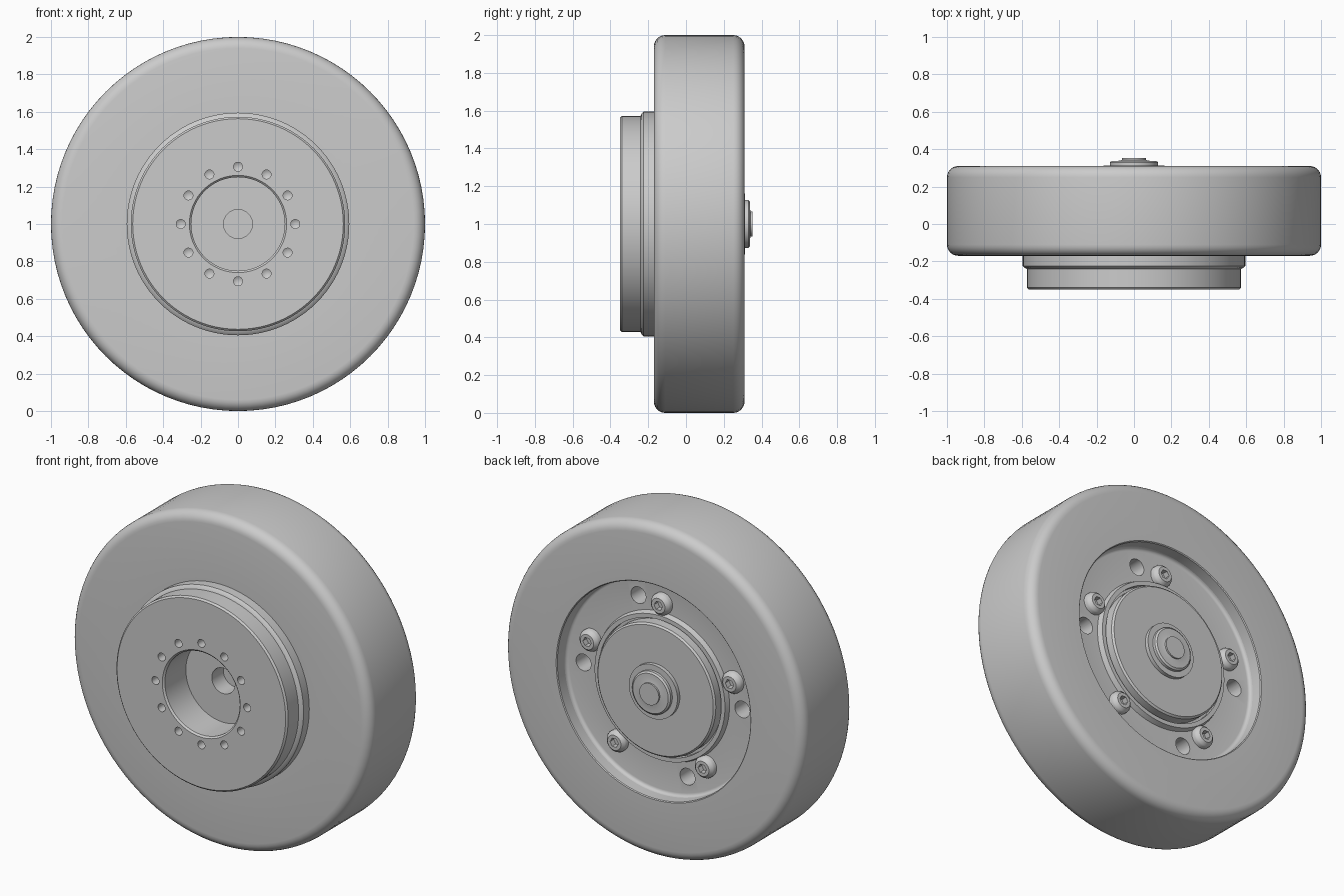
import bpy, bmesh
from math import sin, cos, pi, radians
from mathutils import Vector, Matrix

if "Cube" in bpy.data.objects:
    bpy.data.objects.remove(bpy.data.objects["Cube"], do_unlink=True)

AXLE = Vector((0, 0, 1))

grey = bpy.data.materials.new("plain_grey")
grey.use_nodes = True
grey.diffuse_color = (0.6, 0.6, 0.6, 1)
grey.node_tree.nodes["Principled BSDF"].inputs["Base Color"].default_value = (0.6, 0.6, 0.6, 1)


def add_lathe(bm, profile, closed=False, steps=96, at=(0, 0)):
    """Revolve (radius, y) points about an axis along y that passes through at."""
    verts = [bm.verts.new((at[0] + r, y, at[1])) for r, y in profile]
    pairs = list(zip(verts, verts[1:]))
    if closed:
        pairs.append((verts[-1], verts[0]))
    edges = [bm.edges.new(p) for p in pairs]
    bmesh.ops.spin(bm, geom=verts + edges, cent=(at[0], 0, at[1]), axis=(0, 1, 0),
                   angle=2 * pi, steps=steps, use_merge=True)


def finish(bm, name):
    bmesh.ops.remove_doubles(bm, verts=bm.verts, dist=0.0001)
    bmesh.ops.recalc_face_normals(bm, faces=bm.faces)
    mesh = bpy.data.meshes.new(name)
    bm.to_mesh(mesh)
    bm.free()
    mesh.materials.append(grey)
    obj = bpy.data.objects.new(name, mesh)
    obj.location = AXLE
    bpy.context.collection.objects.link(obj)
    return obj


def lathe(name, profile, closed=False):
    bm = bmesh.new()
    add_lathe(bm, profile, closed)
    return finish(bm, name)


def ring(radius, degrees):
    """Points around the axle, measured from the top towards +x."""
    return [(radius * sin(radians(a)), radius * cos(radians(a))) for a in degrees]


def arc(r, y, rad, start, end, n=6):
    angles = [radians(start + (end - start) * i / n) for i in range(n + 1)]
    return [(r + rad * cos(a), y + rad * sin(a)) for a in angles]


def activate(obj):
    bpy.ops.object.select_all(action="DESELECT")
    bpy.context.view_layer.objects.active = obj
    obj.select_set(True)


def cut(obj, cutter):
    cutter.hide_render = True
    mod = obj.modifiers.new("holes", "BOOLEAN")
    mod.object, mod.operation, mod.solver = cutter, "DIFFERENCE", "EXACT"
    activate(obj)
    bpy.ops.object.modifier_apply(modifier=mod.name)
    bpy.data.objects.remove(cutter, do_unlink=True)


def smooth(obj):
    activate(obj)
    bpy.ops.object.shade_smooth_by_angle(angle=radians(28))


# Tire with rounded shoulders and a wider bore at the back
tire = lathe("tire", [(0.59, -0.17)] + arc(0.94, -0.11, 0.06, -90, 0)
             + arc(0.94, 0.25, 0.06, 0, 90)
             + [(0.65, 0.31), (0.645, 0.305), (0.645, 0.1), (0.59, 0.1)], True)

# Hub: front recess and bore, stepped drum, bolt floor and raised back disc
hub = lathe("hub", [(0, -0.03), (0.077, -0.03), (0.077, -0.14), (0.25, -0.14),
                    (0.25, -0.34), (0.26, -0.35), (0.563, -0.35), (0.573, -0.34),
                    (0.573, -0.24), (0.585, -0.235), (0.595, -0.225), (0.595, 0.12),
                    (0.655, 0.12), (0.655, 0.25)] + arc(0.625, 0.24, 0.02, 0, -90, 4)
            + [(0.445, 0.22), (0.435, 0.25), (0.41, 0.25), (0.41, 0.22),
               (0.395, 0.22), (0.395, 0.28), (0.385, 0.29), (0, 0.29)])

# Twelve small front holes and four holes in the bolt floor
drills = bmesh.new()
for p in ring(0.306, range(0, 360, 30)):
    add_lathe(drills, [(0, -0.4), (0.024, -0.4), (0.024, -0.29), (0, -0.275)], steps=20, at=p)
for p in ring(0.53, (18, 90, 198, 270)):
    add_lathe(drills, [(0, 0.05), (0.05, 0.05), (0.05, 0.28), (0, 0.28)], steps=28, at=p)
cut(hub, finish(drills, "drills"))

# Five bolts with hexagonal sockets
heads, sockets = bmesh.new(), bmesh.new()
for p in ring(0.5, range(0, 360, 72)):
    add_lathe(heads, [(0, 0.2), (0.065, 0.2), (0.065, 0.24), (0.06, 0.25),
                      (0.045, 0.265), (0, 0.265)], steps=32, at=p)
    add_lathe(sockets, [(0, 0.23), (0.028, 0.23), (0.028, 0.3), (0, 0.3)], steps=6, at=p)
bolts = finish(heads, "bolts")
cut(bolts, finish(sockets, "sockets"))

# Axle end: thin flange, boss and centre pin
axle_end = lathe("axle_end", [(0, 0.28), (0.162, 0.28), (0.162, 0.313), (0.128, 0.313),
                              (0.128, 0.33), (0.118, 0.338), (0.085, 0.338),
                              (0.065, 0.342), (0.065, 0.352), (0, 0.352)])

for part in (tire, hub, bolts, axle_end):
    smooth(part)
